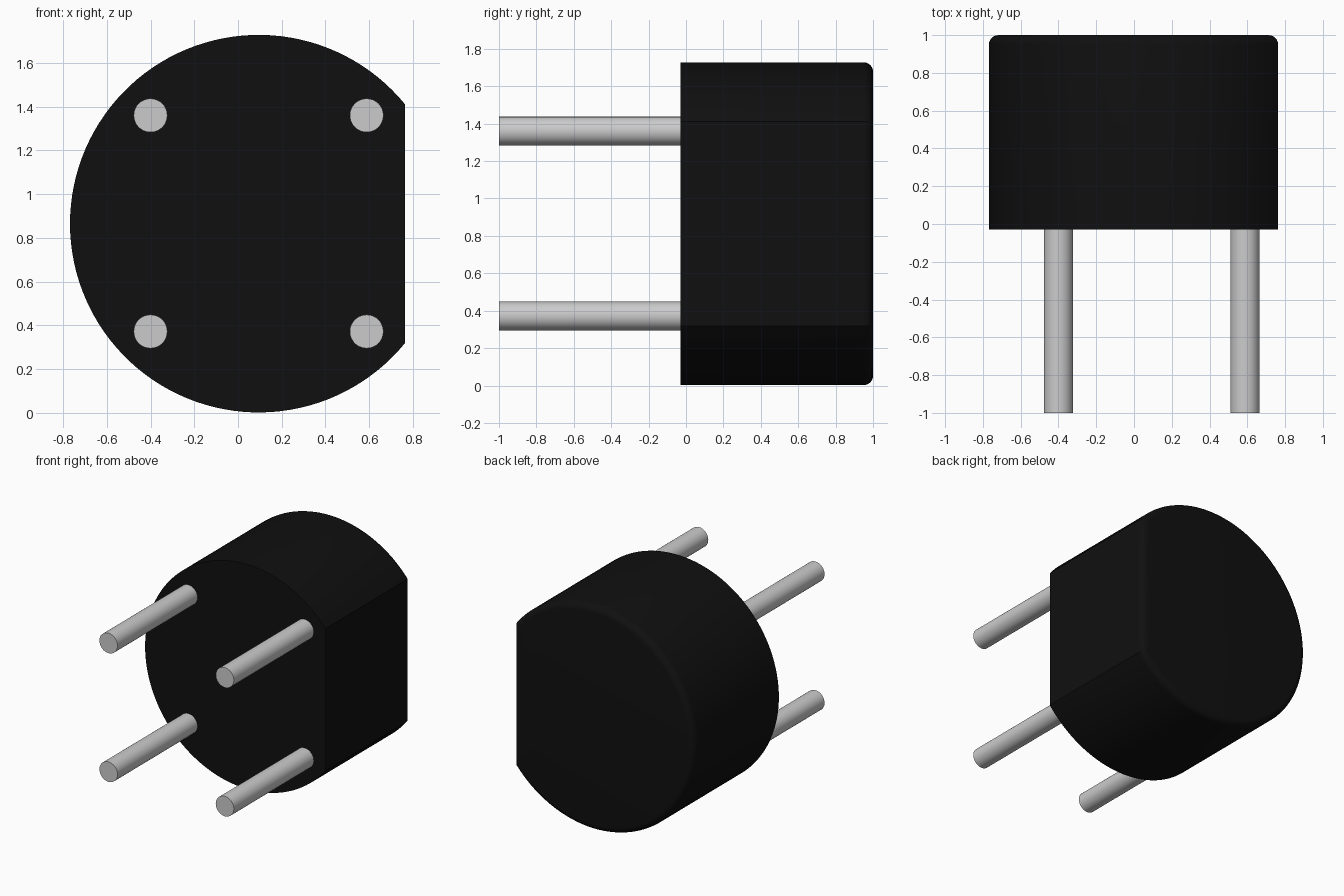
import bpy, bmesh, math

if "Cube" in bpy.data.objects:
    bpy.data.objects.remove(bpy.data.objects["Cube"])

CX, CZ, R, FLAT = 0.095, 0.865, 0.863, 0.763
FRONT, BACK, FILLET = -0.03, 1.0, 0.05


def outline(bm, inset, y, arc=96, flat=4):
    """Ring of vertices: a circle cut by a flat on the +x side, inset evenly."""
    r, fx = R - inset, FLAT - inset - CX
    a = math.acos(fx / r)
    pts = []
    for i in range(arc + 1):
        t = a + (2 * math.pi - 2 * a) * i / arc
        pts.append((r * math.cos(t), r * math.sin(t)))
    h = r * math.sin(a)
    pts += [(fx, -h + 2 * h * i / flat) for i in range(1, flat)]
    return [bm.verts.new((CX + x, y, CZ + z)) for x, z in pts]


def finish(obj):
    bpy.ops.object.select_all(action='DESELECT')
    obj.select_set(True)
    bpy.context.view_layer.objects.active = obj
    bpy.ops.object.shade_smooth_by_angle(angle=math.radians(30))


# Body: D-shaped drum with a rounded back edge
bm = bmesh.new()
rings = [outline(bm, 0, FRONT)]
for k in range(7):
    t = math.pi / 2 * k / 6
    rings.append(outline(bm, FILLET * (1 - math.cos(t)),
                         BACK - FILLET + FILLET * math.sin(t)))
for p, q in zip(rings, rings[1:]):
    n = len(p)
    for i in range(n):
        j = (i + 1) % n
        bm.faces.new((p[i], p[j], q[j], q[i]))
bm.faces.new(rings[0])
bm.faces.new(rings[-1])
bmesh.ops.recalc_face_normals(bm, faces=bm.faces[:])
mesh = bpy.data.meshes.new("body")
bm.to_mesh(mesh)
bm.free()
body = bpy.data.objects.new("body", mesh)
bpy.context.collection.objects.link(body)
black = bpy.data.materials.new("black_plastic")
black.diffuse_color = (0.005, 0.005, 0.005, 1)
black.use_nodes = True
black.node_tree.nodes["Principled BSDF"].inputs["Base Color"].default_value = black.diffuse_color
mesh.materials.append(black)
finish(body)

# Four pins projecting from the front face
for side, x in (("left", -0.40), ("right", 0.588)):
    for level, z in (("lower", 0.372), ("upper", 1.36)):
        bpy.ops.mesh.primitive_cylinder_add(
            vertices=32, radius=0.077, depth=FRONT + 1.0,
            location=(x, (FRONT - 1.0) / 2, z), rotation=(math.pi / 2, 0, 0))
        pin = bpy.context.object
        pin.name = f"{level}_{side}_pin"
        finish(pin)
